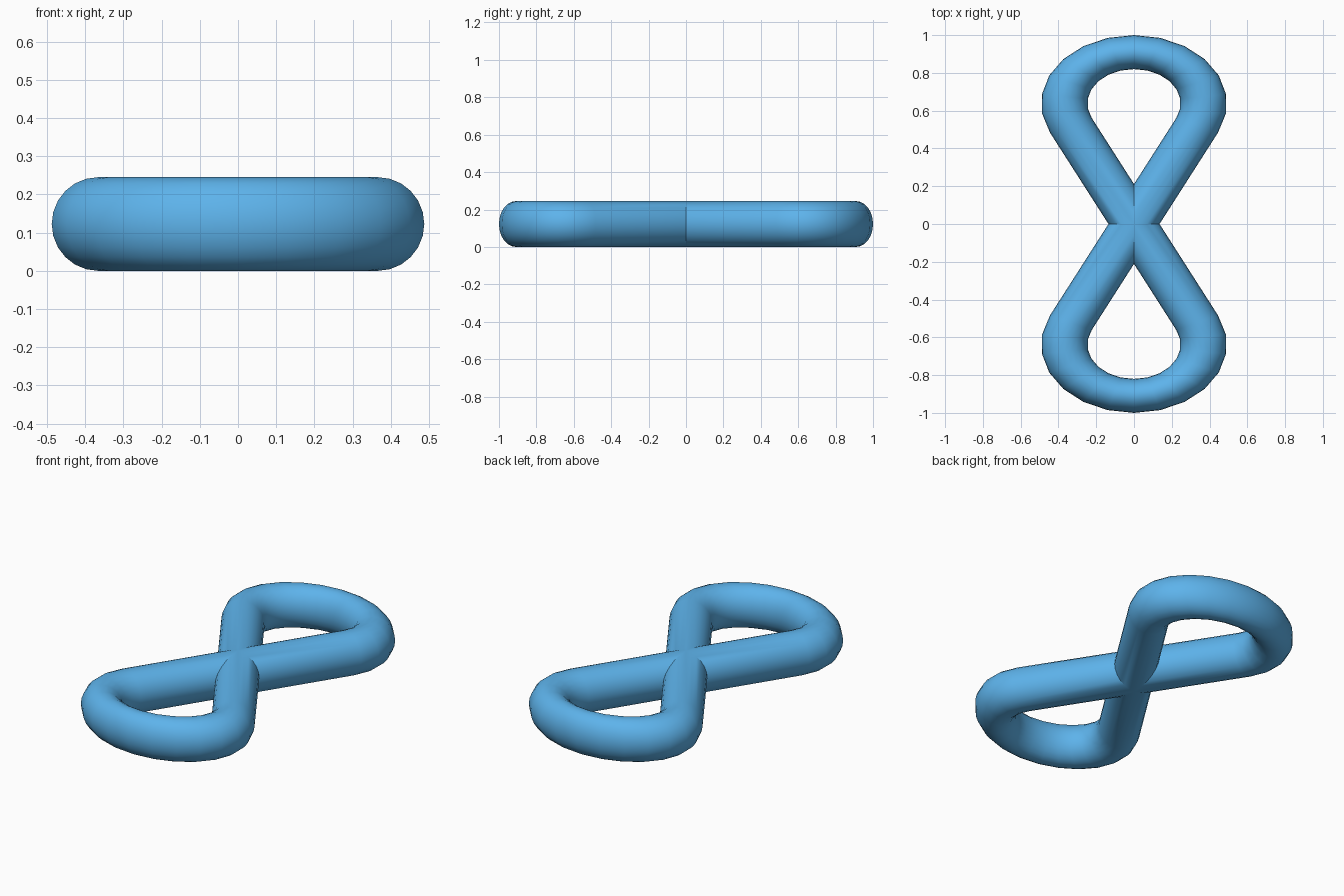
import bpy, bmesh
from math import sin, cos, pi, asin, radians

if "Cube" in bpy.data.objects:
    bpy.data.objects.remove(bpy.data.objects["Cube"])

R, r = 0.3695, 0.1225      # loop radius and tube radius
SQUASH = 0.735             # loops are flattened along y
D = 1 / SQUASH - R - r     # loop centre distance before flattening
STEPS, SIDES = 7, 24       # arc segments per quarter, tube sides
tangent = asin(R / D)      # where the arc meets the straight arm


def add_ring(bm, cx, cy, t):
    """Tube cross-section at (cx, cy), facing along the path."""
    ring = []
    for i in range(SIDES):
        a = 2 * pi * i / SIDES
        o = r * cos(a)
        ring.append(bm.verts.new((cx + o * cos(t), (cy + o * sin(t)) * SQUASH,
                                  r + r * sin(a))))
    return ring


# One quarter: half a loop, then the straight arm past the crossing
bm = bmesh.new()
rings = []
for k in range(STEPS + 1):
    t = pi / 2 + (-tangent - pi / 2) * k / STEPS
    rings.append(add_ring(bm, R * cos(t), D + R * sin(t), t))
rings.append(add_ring(bm, -0.4 * sin(tangent), -0.4 * cos(tangent), -tangent))
for a, b in zip(rings, rings[1:]):
    for i in range(SIDES):
        j = (i + 1) % SIDES
        bm.faces.new((a[i], a[j], b[j], b[i]))

# Trim at both symmetry planes so the quarters mitre cleanly
for normal in ((1, 0, 0), (0, 1, 0)):
    bmesh.ops.bisect_plane(bm, geom=bm.verts[:] + bm.edges[:] + bm.faces[:],
                           dist=1e-5, plane_co=(0, 0, 0), plane_no=normal,
                           clear_inner=True)
bmesh.ops.recalc_face_normals(bm, faces=bm.faces[:])
# Make normals point outward, judged at the highest face
top = max(bm.faces, key=lambda f: f.calc_center_median().z)
if top.normal.z < 0:
    bmesh.ops.reverse_faces(bm, faces=bm.faces[:])

mesh = bpy.data.meshes.new("figure_eight_ring")
bm.to_mesh(mesh)
bm.free()
obj = bpy.data.objects.new("figure_eight_ring", mesh)
bpy.context.collection.objects.link(obj)
bpy.context.view_layer.objects.active = obj
obj.select_set(True)

# Mirror into the full figure eight
mirror = obj.modifiers.new("mirror", 'MIRROR')
mirror.use_axis = (True, True, False)
mirror.merge_threshold = 0.0005
bpy.ops.object.modifier_apply(modifier=mirror.name)
bpy.ops.object.shade_smooth_by_angle(angle=radians(30))

# Blue finish
blue = bpy.data.materials.new("blue")
blue.diffuse_color = (0.11, 0.45, 0.83, 1)
blue.use_nodes = True
blue.node_tree.nodes["Principled BSDF"].inputs["Base Color"].default_value = blue.diffuse_color
obj.data.materials.append(blue)
